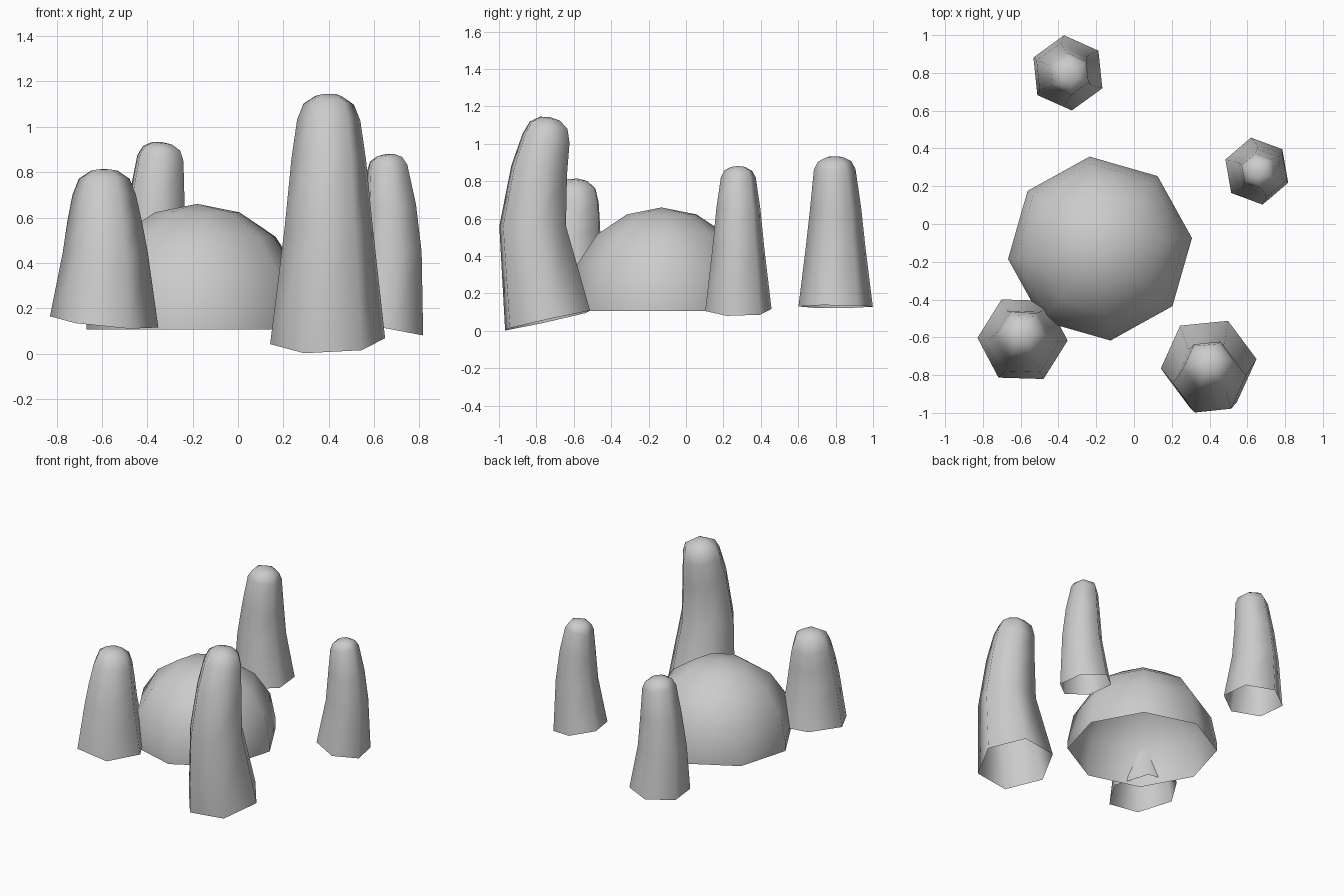
import bpy, bmesh, math
from mathutils import Vector

if "Cube" in bpy.data.objects:
    bpy.data.objects.remove(bpy.data.objects["Cube"])


def skin(name, rings, apex):
    """Bridge rings of points from an open bottom up to one apex point."""
    bm = bmesh.new()
    loops = [[bm.verts.new(p) for p in ring] for ring in rings]
    tip = bm.verts.new(apex)
    n = len(loops[0])
    for lo, hi in zip(loops, loops[1:]):
        for i in range(n):
            j = (i + 1) % n
            bm.faces.new((lo[i], lo[j], hi[j], hi[i]))
    for i in range(n):
        bm.faces.new((loops[-1][i], loops[-1][(i + 1) % n], tip))
    for f in bm.faces:
        f.smooth = True
    me = bpy.data.meshes.new(name)
    bm.to_mesh(me)
    bm.free()
    ob = bpy.data.objects.new(name, me)
    bpy.context.collection.objects.link(ob)


def ring(center, radius, axis, sides, turn):
    """Regular polygon around center, square to axis."""
    q = Vector((0, 0, 1)).rotation_difference(axis)
    pts = []
    for i in range(sides):
        a = math.radians(turn) + i * math.tau / sides
        pts.append(center + q @ Vector((radius * math.cos(a), radius * math.sin(a), 0)))
    return pts


def finger(name, turn, cap, stations):
    """Bent hexagonal finger; each station is x, y, z, radius, lean x, lean y."""
    rings = []
    for x, y, z, r, lx, ly in stations:
        c, axis = Vector((x, y, z)), Vector((lx, ly, 1)).normalized()
        rings.append(ring(c, r, axis, 6, turn))
    # rounded fingertip
    for scale, height in ((0.8, 0.62), (0.42, 0.93)):
        rings.append(ring(c + axis * cap * height, r * scale, axis, 6, turn))
    skin(name, rings, c + axis * cap)


# Palm: eight-sided dome with a short upright wall
R, c = 0.49, Vector((-0.18, -0.13, 0.17))
up = Vector((0, 0, 1))
palm = [ring(c - up * 0.063, R, up, 8, 6.5)]
for k in range(4):
    a = math.radians(22.5 * k)
    palm.append(ring(c + up * R * math.sin(a), R * math.cos(a), up, 8, 6.5))
skin("palm", palm, c + up * R)

# Fingers
finger("front_right_finger", 6, 0.115, [
    (0.395, -0.74, 0.055, 0.255, -0.03, -0.22),
    (0.40, -0.82, 0.56, 0.195, 0, 0.0),
    (0.40, -0.785, 0.86, 0.165, 0, 0.17),
    (0.40, -0.748, 1.03, 0.14, 0, 0.2)])
finger("front_left_finger", -2, 0.115, [
    (-0.59, -0.61, 0.14, 0.24, 0.10, -0.09),
    (-0.585, -0.62, 0.45, 0.187, 0, 0.02),
    (-0.588, -0.605, 0.58, 0.165, 0, 0.08),
    (-0.59, -0.59, 0.70, 0.14, 0, 0.1)])
finger("back_left_finger", 36, 0.07, [
    (-0.35, 0.80, 0.13, 0.2, -0.04, 0),
    (-0.37, 0.80, 0.45, 0.16, 0, 0),
    (-0.36, 0.80, 0.66, 0.137, 0.08, 0),
    (-0.342, 0.795, 0.863, 0.112, 0.13, 0)])
finger("right_finger", 40, 0.06, [
    (0.65, 0.28, 0.112, 0.18, 0.19, 0),
    (0.678, 0.28, 0.45, 0.14, 0, 0),
    (0.672, 0.28, 0.65, 0.12, -0.08, 0),
    (0.658, 0.28, 0.82, 0.095, -0.15, 0)])
